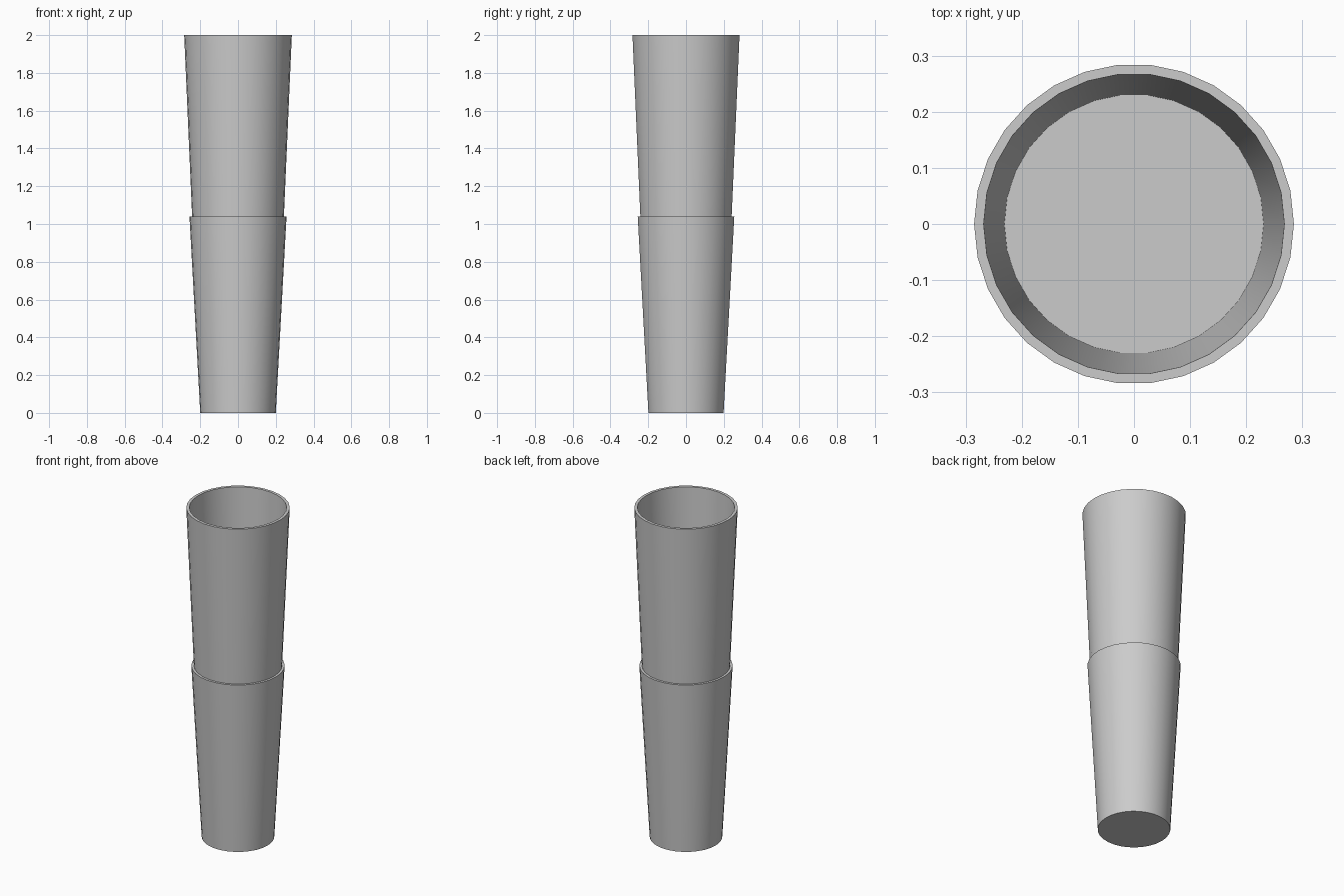
import bpy
import bmesh
import math

SIDES = 30

old = bpy.data.objects.get("Cube")
if old:
    bpy.data.objects.remove(old, do_unlink=True)

grey = bpy.data.materials.new("plain_grey")
grey.use_nodes = True
grey.diffuse_color = (0.6, 0.6, 0.6, 1)
grey.node_tree.nodes["Principled BSDF"].inputs["Base Color"].default_value = (0.6, 0.6, 0.6, 1)


def lathe(name, profile, closed=False):
    """Spin (radius, height) points into rings; cap the ends unless closed."""
    bm = bmesh.new()
    rings = []
    for r, z in profile:
        angles = [math.tau * i / SIDES for i in range(SIDES)]
        rings.append([bm.verts.new((r * math.cos(a), r * math.sin(a), z)) for a in angles])
    pairs = list(zip(rings, rings[1:]))
    if closed:
        pairs.append((rings[-1], rings[0]))
    else:
        bm.faces.new(rings[0])
        bm.faces.new(rings[-1])
    for a, b in pairs:
        for i in range(SIDES):
            j = (i + 1) % SIDES
            bm.faces.new((a[i], a[j], b[j], b[i]))
    bmesh.ops.recalc_face_normals(bm, faces=bm.faces)
    mesh = bpy.data.meshes.new(name)
    bm.to_mesh(mesh)
    bm.free()
    mesh.materials.append(grey)
    obj = bpy.data.objects.new(name, mesh)
    bpy.context.collection.objects.link(obj)
    bpy.ops.object.select_all(action="DESELECT")
    obj.select_set(True)
    bpy.context.view_layer.objects.active = obj
    bpy.ops.object.shade_smooth_by_angle(angle=math.radians(30))
    return obj


# Tapered solid base, whose top forms the ledge and the cup floor
lathe("lower_body", [(0.2, 0), (0.257, 1.04)])

# Flared open tube standing on the base
lathe("upper_tube", [(0.243, 1.04), (0.285, 2), (0.268, 2), (0.231, 1.04)], closed=True)
